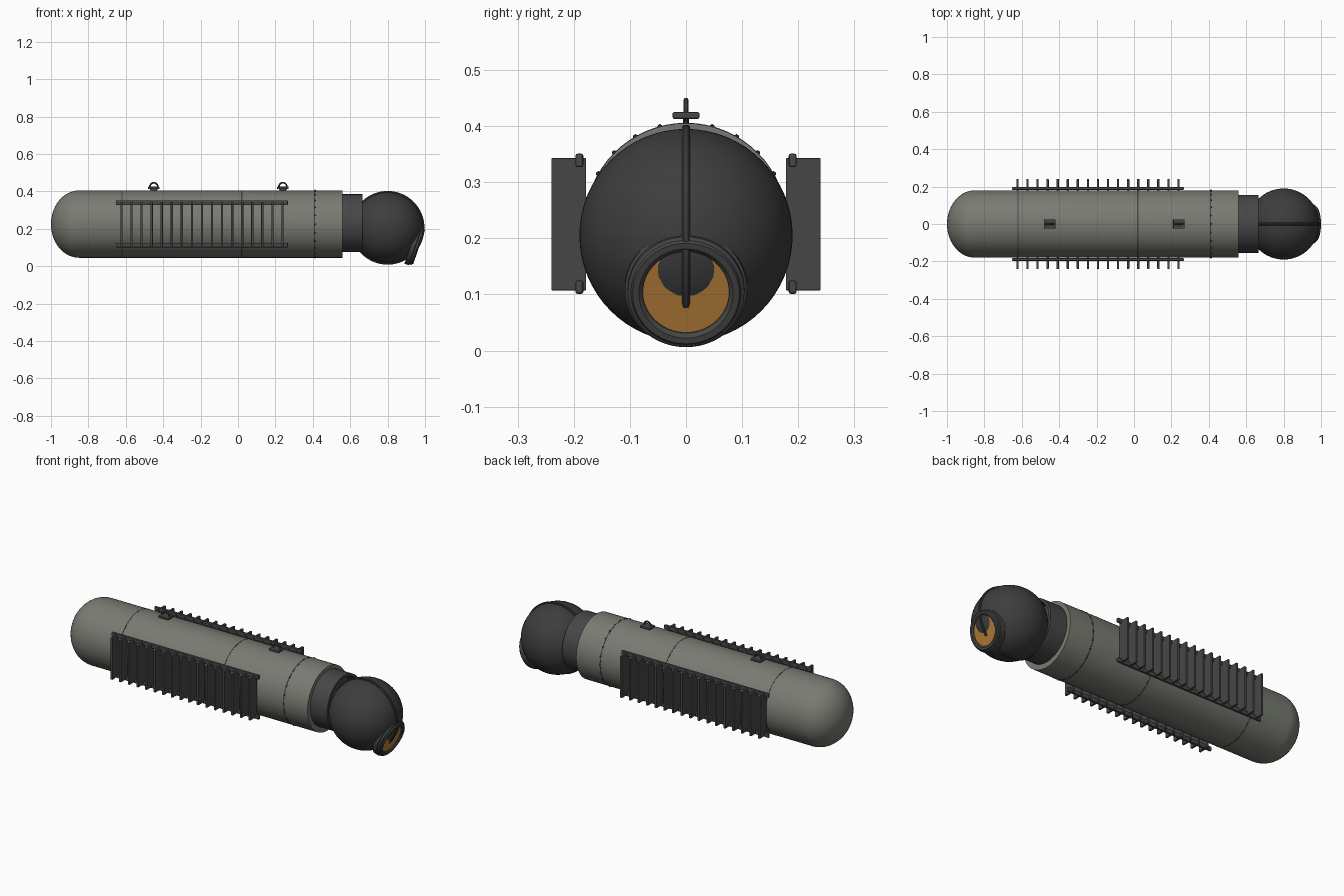
import bpy, bmesh, math
from mathutils import Vector, Matrix

if "Cube" in bpy.data.objects:
    bpy.data.objects.remove(bpy.data.objects["Cube"])


def mat(name, r, g, b):
    m = bpy.data.materials.new(name)
    m.diffuse_color = (r, g, b, 1)
    m.use_nodes = True
    m.node_tree.nodes["Principled BSDF"].inputs["Base Color"].default_value = m.diffuse_color
    return m


HULL = mat("hull grey green", 0.19, 0.20, 0.17)
DARK = mat("dark grey", 0.062, 0.062, 0.062)
HEAD = mat("charcoal", 0.047, 0.047, 0.047)
LENS = mat("amber glass", 0.47, 0.21, 0.04)


def finish(name, bm, material, smooth=True):
    bmesh.ops.recalc_face_normals(bm, faces=bm.faces)
    me = bpy.data.meshes.new(name)
    bm.to_mesh(me)
    bm.free()
    ob = bpy.data.objects.new(name, me)
    bpy.context.collection.objects.link(ob)
    me.materials.append(material)
    if smooth:
        bpy.ops.object.select_all(action='DESELECT')
        ob.select_set(True)
        bpy.context.view_layer.objects.active = ob
        bpy.ops.object.shade_smooth_by_angle(angle=math.radians(35))
    return ob


def lathe(name, profile, material, origin=(0, 0, 0), axis=(1, 0, 0), n=64, closed=False):
    """Revolve (distance along axis, radius) points around an axis."""
    bm = bmesh.new()
    vs = [bm.verts.new((r, 0, d)) for d, r in profile]
    pairs = list(zip(vs, vs[1:])) + ([(vs[-1], vs[0])] if closed else [])
    edges = [bm.edges.new(p) for p in pairs]
    bmesh.ops.spin(bm, geom=vs + edges, cent=(0, 0, 0), axis=(0, 0, 1),
                   angle=math.tau, steps=n, use_duplicate=False)
    bmesh.ops.remove_doubles(bm, verts=bm.verts, dist=1e-5)
    rot = Vector((0, 0, 1)).rotation_difference(Vector(axis)).to_matrix().to_4x4()
    bm.transform(Matrix.Translation(origin) @ rot)
    return finish(name, bm, material)


def add_box(bm, x0, x1, y0, y1, z0, z1):
    m = Matrix.Translation(((x0 + x1) / 2, (y0 + y1) / 2, (z0 + z1) / 2))
    bmesh.ops.create_cube(bm, size=1, matrix=m @ Matrix.Diagonal((x1 - x0, y1 - y0, z1 - z0, 1)))


def bevel(ob, width):
    b = ob.modifiers.new("bevel", 'BEVEL')
    b.width, b.segments = width, 2


CZ, R = 0.225, 0.18            # hull axis height and radius
HC = Vector((0.80, 0, 0.205))  # head centre

# Hull with domed rear end
dome = [(-0.85 - 0.15 * math.cos(a), R * math.sin(a))
        for a in [i * math.pi / 2 / 14 for i in range(15)]]
lathe("hull", dome + [(0.56, R), (0.56, 0.15), (0.56, 0)], HULL, (0, 0, CZ))

# Panel seams
for i, x in enumerate((-0.62, 0.02, 0.41)):
    lathe(f"seam_{i}", [(x - 0.003, R - 0.01), (x - 0.003, R + 0.0008),
                        (x + 0.003, R + 0.0008), (x + 0.003, R - 0.01)], DARK, (0, 0, CZ))

# Rivets along the front seam
bm = bmesh.new()
for i in range(24):
    a = math.tau * i / 24
    p = Vector((0.412, R * math.cos(a), CZ + R * math.sin(a)))
    bmesh.ops.create_icosphere(bm, subdivisions=1, radius=0.005, matrix=Matrix.Translation(p))
finish("rivets", bm, DARK)

# Neck socket
lathe("neck", [(0.55, 0), (0.55, 0.155), (0.665, 0.155), (0.665, 0.14), (0.62, 0.13), (0.62, 0)],
      DARK, (0, 0, 0.23))

# Ball head
bm = bmesh.new()
bmesh.ops.create_uvsphere(bm, u_segments=64, v_segments=32, radius=0.19,
                          matrix=Matrix.Translation(HC))
finish("ball_head", bm, HEAD)

# Central ridge around the head
lathe("head_ridge", [(-0.007, 0.18), (-0.007, 0.194), (-0.004, 0.197),
                     (0.004, 0.197), (0.007, 0.194), (0.007, 0.18)],
      HEAD, HC, (0, 1, 0), closed=True)

# Tilted window: plane at distance 0.183 from the head centre
tilt = math.radians(19.3)
n = Vector((math.cos(tilt), 0, -math.sin(tilt)))
down = Vector((-math.sin(tilt), 0, -math.cos(tilt)))
wc = HC + n * 0.183 + down * 0.042
lathe("window_glass", [(-0.004, 0), (-0.004, 0.08), (0, 0.08), (0, 0)], LENS, wc, n)
lathe("window_collar", [(-0.035, 0.077), (-0.035, 0.109), (-0.012, 0.109), (-0.009, 0.104),
                        (0.001, 0.104), (0.004, 0.098), (0.010, 0.095), (0.010, 0.084),
                        (0.004, 0.077)],
      DARK, wc, n, closed=True)

# Cooling fins and their rails on both sides
for side, s in (("left", 1), ("right", -1)):
    bm = bmesh.new()
    for i in range(17):
        x = -0.623 + 0.0538 * i
        y = sorted((s * 0.178, s * 0.24))
        add_box(bm, x - 0.006, x + 0.006, *y, 0.107, 0.343)
    bevel(finish(f"{side}_fins", bm, DARK, False), 0.002)
    bm = bmesh.new()
    for z in (0.113, 0.339):
        y = sorted((s * 0.183, s * 0.197))
        add_box(bm, -0.653, 0.267, *y, z - 0.012, z + 0.012)
    bevel(finish(f"{side}_rails", bm, DARK, False), 0.004)

# Lifting lugs: plate, foot and ring
for i, x in enumerate((-0.45, 0.24)):
    bm = bmesh.new()
    add_box(bm, x - 0.031, x + 0.031, -0.024, 0.024, 0.413, 0.425)
    add_box(bm, x - 0.015, x + 0.015, -0.005, 0.005, 0.39, 0.415)
    bevel(finish(f"lug_plate_{i}", bm, DARK, False), 0.003)
    ring = [(0.0045 * math.sin(a), 0.021 + 0.0045 * math.cos(a))
            for a in [math.tau * k / 10 for k in range(10)]]
    lathe(f"lug_ring_{i}", ring, DARK, (x, 0, 0.425), (0, 1, 0), n=32, closed=True)
